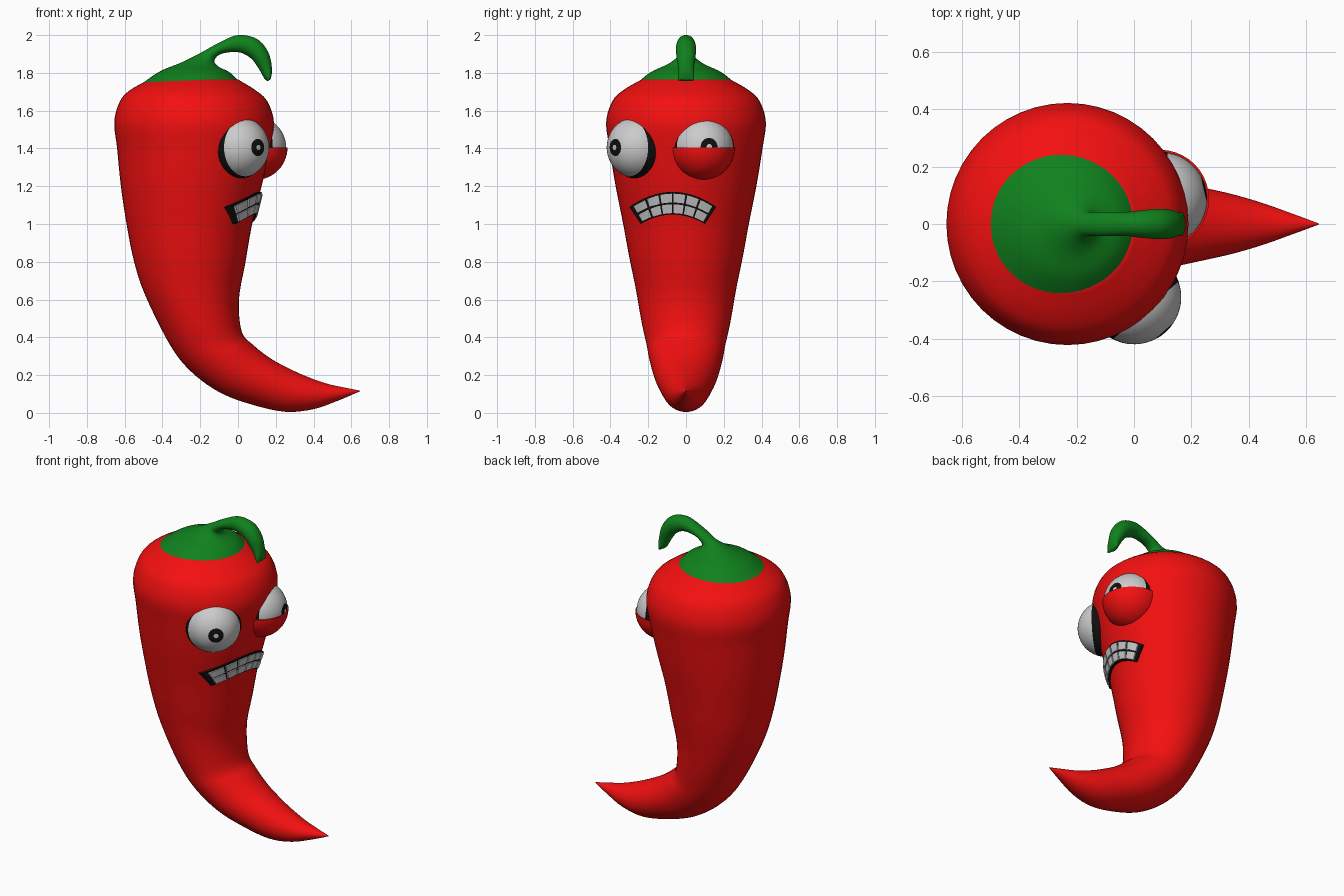
import bpy, bmesh, math
from mathutils import Vector

if "Cube" in bpy.data.objects:
    bpy.data.objects.remove(bpy.data.objects["Cube"])


def material(name, color):
    mat = bpy.data.materials.new(name)
    mat.use_nodes = True
    mat.diffuse_color = (*color, 1)
    shader = mat.node_tree.nodes["Principled BSDF"]
    shader.inputs["Base Color"].default_value = (*color, 1)
    shader.inputs["Roughness"].default_value = 0.5
    return mat


RED = material("red_skin", (0.9, 0.005, 0.005))
GREEN = material("green_stem", (0.005, 0.22, 0.012))
WHITE = material("white", (0.62, 0.62, 0.62))
BLACK = material("black", (0.005, 0.005, 0.005))


def finish(bm, name, mats, angle=50):
    bmesh.ops.recalc_face_normals(bm, faces=bm.faces)
    mesh = bpy.data.meshes.new(name)
    bm.to_mesh(mesh)
    bm.free()
    for mat in mats:
        mesh.materials.append(mat)
    obj = bpy.data.objects.new(name, mesh)
    bpy.context.collection.objects.link(obj)
    bpy.ops.object.select_all(action="DESELECT")
    obj.select_set(True)
    bpy.context.view_layer.objects.active = obj
    bpy.ops.object.shade_smooth_by_angle(angle=math.radians(angle))
    return obj


def bridge(bm, rings, mat_for=lambda i: 0):
    """Skin closed rings of vertices and close both ends."""
    for i, (a, b) in enumerate(zip(rings, rings[1:])):
        for j in range(len(a)):
            k = (j + 1) % len(a)
            bm.faces.new((a[j], a[k], b[k], b[j])).material_index = mat_for(i)
    bm.faces.new(rings[0]).material_index = mat_for(0)
    bm.faces.new(rings[-1]).material_index = mat_for(len(rings) - 2)


def spline(points, steps):
    """Smooth curve passing through every point."""
    pts = [Vector(p) for p in points]
    pts = [pts[0]] + pts + [pts[-1]]
    out = []
    for a, b, c, d in zip(pts, pts[1:], pts[2:], pts[3:]):
        for s in range(steps):
            t = s / steps
            out.append(b + (c - a) * t / 2 + (a * 2 - b * 5 + c * 4 - d) * t**2 / 2
                       + (b * 3 - a - c * 3 + d) * t**3 / 2)
    return out + [pts[-1]]


def sweep(name, outline, mat, sides=48, steps=5, min_width=0.0, bulge=0.0):
    """Round sections spanning pairs of outer and inner outline points (x, z, x, z)."""
    bm = bmesh.new()
    rings = []
    for ox, oz, ix, iz in spline(outline, steps):
        outer, inner = Vector((ox, 0, oz)), Vector((ix, 0, iz))
        mid, half = (outer + inner) / 2, (outer - inner) / 2
        width = half.length * (1 + bulge * math.exp(-((mid.z - 0.4) / 0.2) ** 2))
        width = max(width, min_width)
        ring = []
        for j in range(sides):
            a = math.tau * j / sides
            ring.append(bm.verts.new(mid + half * math.cos(a)
                                     + Vector((0, width * math.sin(a), 0))))
        rings.append(ring)
    bridge(bm, rings)
    return finish(bm, name, [mat])


# Curved pepper body, from shoulder to pointed tip
sweep("body", [
    (-0.47, 1.765, 0.0, 1.765), (-0.57, 1.71, 0.09, 1.71),
    (-0.625, 1.65, 0.155, 1.65), (-0.655, 1.54, 0.19, 1.54),
    (-0.64, 1.4, 0.17, 1.4), (-0.62, 1.2, 0.125, 1.2),
    (-0.59, 1.0, 0.075, 1.0), (-0.55, 0.8, 0.04, 0.8),
    (-0.49, 0.62, 0.005, 0.6), (-0.36, 0.36, 0.02, 0.43),
    (-0.25, 0.22, 0.08, 0.36), (-0.1, 0.11, 0.17, 0.29),
    (0.07, 0.045, 0.27, 0.235), (0.25, 0.006, 0.37, 0.19),
    (0.4, 0.02, 0.47, 0.155), (0.53, 0.065, 0.56, 0.135),
    (0.645, 0.114, 0.645, 0.118)], RED, bulge=0.12)

# Green cap flowing into the hooked stem
sweep("cap_and_stem", [
    (-0.5, 1.75, 0.01, 1.75), (-0.41, 1.81, -0.04, 1.8),
    (-0.3, 1.855, -0.105, 1.835), (-0.2, 1.905, -0.125, 1.865),
    (-0.1, 1.96, -0.09, 1.9), (0.0, 2.0, 0.0, 1.91),
    (0.1, 1.98, 0.065, 1.88), (0.16, 1.91, 0.105, 1.83),
    (0.18, 1.82, 0.14, 1.77), (0.172, 1.765, 0.158, 1.757)],
    GREEN, min_width=0.042)


def ball(name, center, radius, axis, angles, mats, mat_ids):
    """Sphere slice with rings at the given angles away from the axis."""
    bm = bmesh.new()
    turn = Vector(axis).to_track_quat("Z", "Y")
    rings = []
    for deg in angles:
        a = math.radians(deg)
        ring = []
        for j in range(40):
            b = math.tau * j / 40
            p = Vector((math.sin(a) * math.cos(b), math.sin(a) * math.sin(b), math.cos(a)))
            ring.append(bm.verts.new(Vector(center) + turn @ (p * radius)))
        rings.append(ring)
    bridge(bm, rings, lambda i: mat_ids(angles[i]))
    return finish(bm, name, mats)


def eye(name, center, axis):
    """Highlight, pupil, white and black rim are bands around the gaze axis."""
    def band(deg):
        return 1 if 5 <= deg < 16 or deg >= 68 else 0
    angles = [1, 5, 10, 16] + list(range(22, 64, 6)) + list(range(68, 180, 8)) + [179]
    ball(name, center, 0.165, axis, angles, [WHITE, BLACK], band)


# Wide open eye, and a drowsy eye with a raised lower lid
eye("wide_eye", (0, -0.255, 1.405), (0.66, -0.75, 0))
drowsy = (0.09, 0.087, 1.405)
eye("drowsy_eye", drowsy, (0.97, 0.22, 0.03))
ball("lower_eyelid", drowsy, 0.172, (0, 0, -1), [1] + list(range(6, 91, 6)),
     [RED], lambda deg: 0)


def mouth_point(u, v, lift):
    """Place arched mouth coordinates on the curved body."""
    y = -0.07 + u * (0.17 + 0.06 * v)
    z = 1.05 - 0.05 * u * u + v * (0.12 - 0.03 * u * u)
    t = (z - 1) / 0.2
    radius = 0.333 + 0.04 * t + lift
    return Vector((-0.258 + 0.01 * t + math.sqrt(radius**2 - y * y), y, z))


def panel(bm, u0, u1, v0, v1, low, high, cols, rows=3):
    """Thick curved plate between two heights above the skin."""
    def point(i, j, lift):
        return bm.verts.new(mouth_point(u0 + (u1 - u0) * i / cols,
                                        v0 + (v1 - v0) * j / rows, lift))
    back, front = [[[point(i, j, lift) for j in range(rows + 1)]
                    for i in range(cols + 1)] for lift in (low, high)]
    for grid in (back, front):
        for i in range(cols):
            for j in range(rows):
                bm.faces.new((grid[i][j], grid[i + 1][j],
                              grid[i + 1][j + 1], grid[i][j + 1]))

    def rim(g):
        return ([g[i][0] for i in range(cols)] + g[cols][:rows]
                + [g[i][rows] for i in range(cols, 0, -1)] + g[0][:0:-1])
    a, b = rim(back), rim(front)
    for j in range(len(a)):
        k = (j + 1) % len(a)
        bm.faces.new((a[j], a[k], b[k], b[j]))


# Black mouth backing
bm = bmesh.new()
panel(bm, -1, 1, 0, 1, -0.03, 0.01, 24)
finish(bm, "mouth", [BLACK], 40)

# Two rows of teeth
bm = bmesh.new()
columns = 6
for n in range(columns):
    left = -0.95 + 1.9 * n / columns
    for low, high in ((0.06, 0.45), (0.53, 0.92)):
        panel(bm, left + 0.022, left + 1.9 / columns - 0.022, low, high, -0.01, 0.017, 4)
finish(bm, "teeth", [WHITE], 40)
